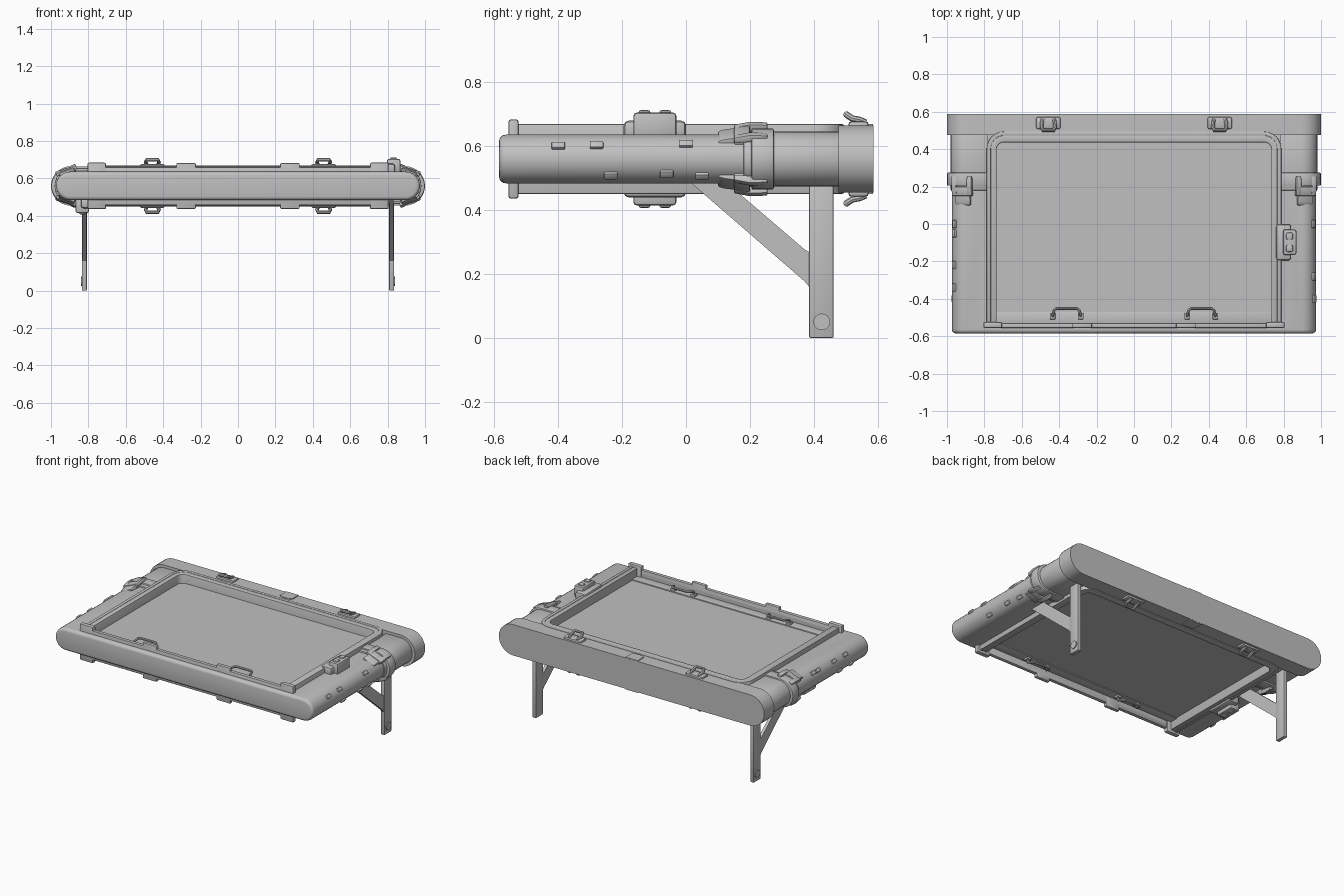
import bpy, bmesh, math
from mathutils import Matrix

if "Cube" in bpy.data.objects:
    bpy.data.objects.remove(bpy.data.objects["Cube"])

ZC = 0.56      # mid height of the flat case
PANEL = 0.045  # half thickness of the recessed panel
grey = bpy.data.materials.new("plain grey")
grey.diffuse_color = (0.53, 0.53, 0.53, 1)
grey.use_nodes = True
grey.node_tree.nodes["Principled BSDF"].inputs["Base Color"].default_value = grey.diffuse_color


def finish(ob):
    ob.data.materials.clear()
    ob.data.materials.append(grey)
    bpy.ops.object.select_all(action='DESELECT')
    ob.select_set(True)
    bpy.context.view_layer.objects.active = ob
    bpy.ops.object.shade_smooth_by_angle(angle=math.radians(35))
    return ob


def prism(name, pts, axis, a, b, bevel=0, matrix=None, segs=2, strip=False):
    """Extrude a 2D outline along an axis; strip caps suit a thin band outline."""
    place = {'x': lambda p, t: (t, p[0], p[1]),
             'y': lambda p, t: (p[0], t, p[1]),
             'z': lambda p, t: (p[0], p[1], t)}[axis]
    bm = bmesh.new()
    low = [bm.verts.new(place(p, a)) for p in pts]
    top = [bm.verts.new(place(p, b)) for p in pts]
    n = len(pts)
    for ring in (low, top):
        if strip:
            for i in range(n // 2 - 1):
                bm.faces.new((ring[i], ring[i + 1], ring[n - 2 - i], ring[n - 1 - i]))
        else:
            bm.faces.new(ring)
    for i in range(n):
        j = (i + 1) % n
        bm.faces.new((low[i], low[j], top[j], top[i]))
    bmesh.ops.recalc_face_normals(bm, faces=bm.faces)
    if bevel:
        edges = [e for e in bm.edges if e.calc_face_angle(0) > math.radians(40)]
        bmesh.ops.bevel(bm, geom=edges, offset=bevel, segments=segs, profile=0.5,
                        affect='EDGES', clamp_overlap=True)
    if matrix:
        bm.transform(matrix)
    bmesh.ops.recalc_face_normals(bm, faces=bm.faces)
    me = bpy.data.meshes.new(name)
    bm.to_mesh(me)
    bm.free()
    ob = bpy.data.objects.new(name, me)
    bpy.context.collection.objects.link(ob)
    return finish(ob)


def box(name, x, y, z, bevel=0, matrix=None):
    return prism(name, [(x[0], y[0]), (x[1], y[0]), (x[1], y[1]), (x[0], y[1])],
                 'z', z[0], z[1], bevel, matrix)


def tube(name, pts, radius):
    cu = bpy.data.curves.new(name, 'CURVE')
    cu.dimensions = '3D'
    cu.bevel_depth = radius
    cu.bevel_resolution = 2
    cu.use_fill_caps = True
    sp = cu.splines.new('POLY')
    sp.points.add(len(pts) - 1)
    for p, co in zip(sp.points, pts):
        p.co = (*co, 1)
    ob = bpy.data.objects.new(name, cu)
    bpy.context.collection.objects.link(ob)
    bpy.ops.object.select_all(action='DESELECT')
    ob.select_set(True)
    bpy.context.view_layer.objects.active = ob
    bpy.ops.object.convert(target='MESH')
    return finish(bpy.context.view_layer.objects.active)


def side_round(x, r, x_in=None):
    """Stadium outline, or only its +x end cut off at x_in."""
    arc = [(x - r + r * math.cos(t), r * math.sin(t))
           for t in [math.pi * (i / 14 - 0.5) for i in range(15)]]
    other = [(-u, -v) for u, v in arc] if x_in is None else [(x_in, r), (x_in, -r)]
    return [(u, ZC + v) for u, v in arc + other]


def arch(x, y0, y1, r):
    """Open arch outline: up the left side, over the rounded back, down the right."""
    right = [(x, y0)] + [(x - r + r * math.cos(t), y1 - r + r * math.sin(t))
                         for t in [math.pi / 2 * i / 8 for i in range(9)]]
    return [(-u, v) for u, v in right] + right[::-1]


# Case body with a through opening
body = prism("case_body", side_round(0.973, 0.076), 'y', -0.585, 0.5, 0.02, segs=4)
cutter = box("opening_cutter", (-0.765, 0.765), (-0.53, 0.46), (0.3, 0.8))
cutter.hide_render = True
mod = body.modifiers.new("opening", 'BOOLEAN')
mod.object = cutter
mod.solver = 'EXACT'
bpy.context.view_layer.objects.active = body
bpy.ops.object.modifier_apply(modifier=mod.name)
bpy.data.objects.remove(cutter)
finish(body)

# Back cap
prism("back_cap", side_round(1.0, 0.105), 'y', 0.477, 0.587)

# Panel recessed in the opening, ledge along its front
box("centre_panel", (-0.755, 0.755), (-0.535, 0.455), (ZC - PANEL, ZC + PANEL))
box("front_ledge", (-0.745, 0.745), (-0.54, -0.47), (ZC - 0.052, ZC + 0.052), 0.003)

# Arched rail around the opening, in two steps
for name, wo, wi, yo, yi, ro, ri, h in (
        ("outer_rail", 0.788, 0.765, 0.495, 0.472, 0.095, 0.072, 0.109),
        ("inner_rail", 0.77, 0.735, 0.477, 0.437, 0.077, 0.04, 0.1062)):
    prism(name, arch(wo, -0.545, yo, ro) + arch(wi, -0.545, yi, ri)[::-1],
          'z', ZC - h, ZC + h, 0.005, strip=True)

# Front strip and its raised tabs
box("front_strip", (-0.72, 0.72), (-0.555, -0.53), (ZC - 0.1, ZC + 0.1), 0.004)
for s in (-1, 1):
    box("rail_foot", sorted((s * 0.705, s * 0.805)), (-0.556, -0.524),
        (ZC - 0.124, ZC + 0.124), 0.008)
    box("strip_tab", sorted((s * 0.225, s * 0.33)), (-0.555, -0.53),
        (ZC - 0.122, ZC + 0.122), 0.006)

for sx in (-1, 1):
    M = Matrix.Diagonal((sx, 1, 1, 1))
    # Side sleeve and raised band
    prism("side_sleeve", side_round(0.98, 0.086, 0.78), 'y', 0.18, 0.48, 0.003, M)
    prism("side_band", side_round(0.999, 0.096, 0.785), 'y', 0.205, 0.275, 0.006, M)

    # Leg with diagonal brace and pivot disc
    prism("leg", [(0.385, 0), (0.462, 0), (0.462, 0.49), (0.385, 0.49)],
          'x', 0.808, 0.834, 0.004, M)
    prism("leg_brace", [(0.01, 0.49), (0.37, 0.178), (0.39, 0.155), (0.39, 0.265),
                        (0.37, 0.278), (0.14, 0.475), (0.14, 0.49)],
          'x', 0.811, 0.831, 0, M)
    prism("pivot_disc", [(0.425 + 0.026 * math.cos(i * math.pi / 12),
                          0.05 + 0.026 * math.sin(i * math.pi / 12)) for i in range(24)],
          'x', 0.82, 0.84, 0, M)

    # Small side studs
    if sx > 0:
        studs = [(-0.40, 0.04), (-0.28, 0.042), (0.0, 0.046),
                 (-0.235, -0.05), (-0.06, -0.045), (0.05, -0.052)]
    else:
        studs = [(-0.34, -0.042), (-0.22, -0.042), (-0.05, -0.045), (0.0, -0.046),
                 (-0.40, 0.04), (-0.28, 0.042)]
    for y, dz in studs:
        C = (Matrix.Translation((sx * 0.897, y, ZC)) @ Matrix.Diagonal((sx, 1, sx, 1))
             @ Matrix.Rotation(-math.asin(dz / 0.076), 4, 'Y'))
        box("side_stud", (0.06, 0.086), (-0.021, 0.021), (-0.012, 0.012), 0.004, C)

    for sz in (-1, 1):
        # Buckle over the rounded side: rounded pad, two arms and cross bar
        B = (Matrix.Translation((sx * 0.917, 0, ZC + sz * 0.078))
             @ Matrix.Diagonal((sx, 1, sz, 1)) @ Matrix.Rotation(math.radians(22), 4, 'Y'))
        prism("buckle_pad", [(0.1, -0.018), (0.18, -0.025), (0.19, 0.01), (0.12, 0.0),
                             (0.1, -0.006)], 'x', -0.044, 0.044, 0.007, B)
        for a in (-1, 1):
            prism("buckle_arm", [(0.15, -0.01), (0.255, 0.0), (0.255, 0.018),
                                 (0.2, 0.02), (0.15, 0.01)],
                  'x', a * 0.044 - 0.014, a * 0.044 + 0.014, 0.005, B)
        prism("buckle_bar", [(0.15, -0.02), (0.2, -0.02), (0.2, 0.016), (0.15, 0.009)],
              'x', -0.05, 0.05, 0.005, B)

        # Carry handle above the ledge
        def hz(h):
            return ZC + sz * h
        x0, x1 = sx * 0.285, sx * 0.435
        tube("panel_handle", [(x0, -0.49, hz(0.04)), (x0, -0.49, hz(0.08)),
                              (sx * 0.292, -0.462, hz(0.088)), (sx * 0.305, -0.452, hz(0.088)),
                              (sx * 0.415, -0.452, hz(0.088)), (sx * 0.428, -0.462, hz(0.088)),
                              (x1, -0.49, hz(0.08)), (x1, -0.49, hz(0.04))], 0.008)
        for x in (x0, x1):
            box("handle_foot", (x - 0.015, x + 0.015), (-0.51, -0.475),
                sorted((hz(0.04), hz(0.065))), 0.004)

        # Hook plate and bent hook on the back cap
        cx = sx * 0.458
        box("hook_plate", (cx - 0.066, cx + 0.066), (0.508, 0.572),
            sorted((hz(0.095), hz(0.118))), 0.01)
        tube("cap_hook", [(cx - 0.03, 0.562, hz(0.114)), (cx - 0.034, 0.545, hz(0.122)),
                          (cx - 0.036, 0.52, hz(0.127)), (cx - 0.03, 0.501, hz(0.14)),
                          (cx + 0.03, 0.501, hz(0.14)), (cx + 0.036, 0.52, hz(0.127)),
                          (cx + 0.034, 0.545, hz(0.122)), (cx + 0.03, 0.562, hz(0.114))], 0.01)

    # Control box: top on the right, underneath on the left
    R = Matrix.Translation((0, 0, ZC)) @ Matrix.Diagonal((sx, 1, sx, 1))
    box("control_flange", (0.76, 0.84), (-0.195, 0.0), (0.06, 0.12), 0.015, R)
    box("control_box", (0.797, 0.868), (-0.165, -0.03), (0.065, 0.145), 0.01, R)
    for y in (-0.13, -0.065):
        box("control_knob", (0.813, 0.85), (y - 0.019, y + 0.019), (0.13, 0.153), 0.008, R)

# Centre clip on both faces of the cap
for sz in (-1, 1):
    prism("cap_clip", [(-0.046, 0.586), (-0.046, 0.52), (-0.025, 0.508), (0.025, 0.508),
                       (0.046, 0.52), (0.046, 0.586)], 'z',
          *sorted((ZC + sz * 0.08, ZC + sz * 0.11)))
